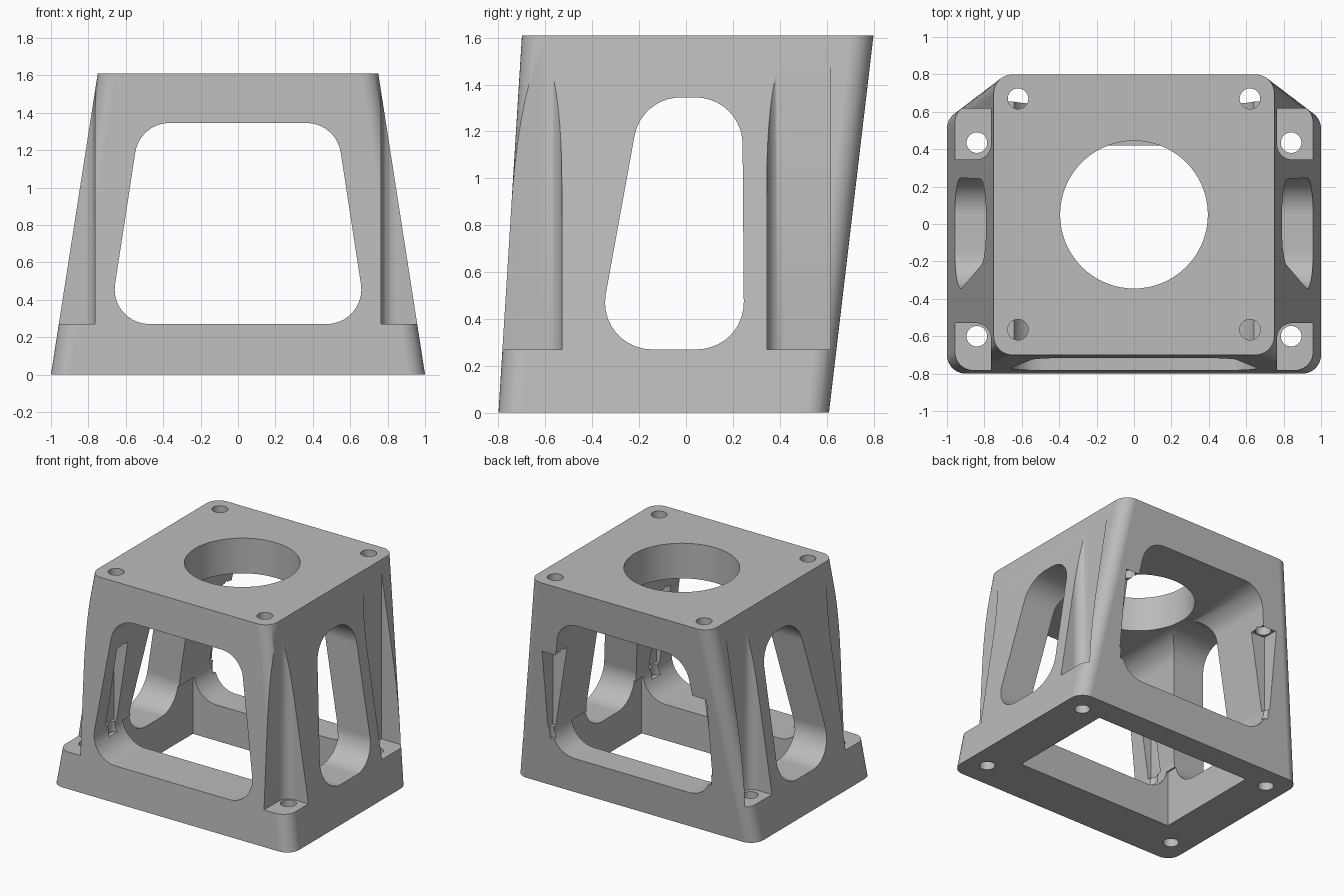
import bpy, bmesh, math
from mathutils import Vector

cube = bpy.data.objects.get("Cube")
if cube:
    bpy.data.objects.remove(cube, do_unlink=True)

grey = bpy.data.materials.new("plain_grey")
grey.use_nodes = True
grey.diffuse_color = (0.5, 0.5, 0.5, 1)
grey.node_tree.nodes["Principled BSDF"].inputs["Base Color"].default_value = (0.5, 0.5, 0.5, 1)


def rounded(corners, radii, seg=10):
    """Closed convex 2D outline with each corner replaced by an arc."""
    pts, n = [], len(corners)
    for i, r in enumerate(radii):
        p = Vector(corners[i])
        if r == 0:
            pts.append(p)
            continue
        a = (Vector(corners[i - 1]) - p).normalized()
        b = (Vector(corners[(i + 1) % n]) - p).normalized()
        half = a.angle(b) / 2
        centre = p + (a + b).normalized() * (r / math.sin(half))
        start = p + a * (r / math.tan(half)) - centre
        end = p + b * (r / math.tan(half)) - centre
        sweep = math.pi - 2 * half
        for k in range(seg + 1):
            t = k / seg
            pts.append(centre + (start * math.sin((1 - t) * sweep)
                                 + end * math.sin(t * sweep)) / math.sin(sweep))
    return pts


def loft(name, ring_a, ring_b):
    """Solid between two matching 3D rings."""
    bm = bmesh.new()
    a = [bm.verts.new(p) for p in ring_a]
    b = [bm.verts.new(p) for p in ring_b]
    bm.faces.new(a)
    bm.faces.new(b)
    for i in range(len(a)):
        j = (i + 1) % len(a)
        bm.faces.new((a[i], a[j], b[j], b[i]))
    bmesh.ops.recalc_face_normals(bm, faces=bm.faces)
    mesh = bpy.data.meshes.new(name)
    bm.to_mesh(mesh)
    bm.free()
    mesh.materials.append(grey)
    ob = bpy.data.objects.new(name, mesh)
    bpy.context.collection.objects.link(ob)
    return ob


def rect(x0, x1, y0, y1):
    return [(x0, y0), (x1, y0), (x1, y1), (x0, y1)]


def circle(x, y, r, n=40):
    return [(x + r * math.cos(2 * math.pi * i / n),
             y + r * math.sin(2 * math.pi * i / n)) for i in range(n)]


def prism(name, outline, z0, z1):
    return loft(name, [(x, y, z0) for x, y in outline], [(x, y, z1) for x, y in outline])


# Tapered body, leaning back
low = rounded(rect(-1, 1, -0.8, 0.61), [0.1] * 4)
high = rounded(rect(-0.75, 0.75, -0.7, 0.8), [0.1] * 4)
body = loft("tapered_bracket", [(x, y, 0) for x, y in low], [(x, y, 1.61) for x, y in high])


def cut(tool):
    tool.hide_render = True
    mod = body.modifiers.new("cut", "BOOLEAN")
    mod.operation = "DIFFERENCE"
    mod.solver = "EXACT"
    mod.object = tool
    bpy.context.view_layer.objects.active = body
    bpy.ops.object.modifier_apply(modifier=mod.name)
    bpy.data.objects.remove(tool, do_unlink=True)


# Window tunnels running front to back and side to side
front = rounded([(-0.69, 0.27), (0.69, 0.27), (0.525, 1.345), (-0.525, 1.345)], [0.185] * 4)
cut(loft("front_window", [(u, -2, v) for u, v in front], [(u, 2, v) for u, v in front]))
side = rounded([(-0.385, 0.27), (0.248, 0.27), (0.24, 1.345), (-0.19, 1.345)], [0.2] * 4)
cut(loft("side_window", [(-2, u, v) for u, v in side], [(2, u, v) for u, v in side]))

# Floor opening and large top bore
cut(prism("floor_opening", rect(-0.67, 0.67, -0.43, 0.42), -0.5, 0.43))
cut(prism("top_bore", circle(0, 0.05, 0.395, 72), 1.2, 2))

for s in (-1, 1):
    # Corner pockets above the mounting pads
    for y_in, y_out in ((-0.53, -1.2), (0.345, 0.617)):
        corners = [(s * 0.765, y_in), (s * 1.3, y_in), (s * 1.3, y_out), (s * 0.765, y_out)]
        cut(prism("corner_pocket", rounded(corners, [0.08, 0, 0, 0]), 0.27, 2))
    # Mounting holes through the pads
    for y in (-0.6, 0.435):
        cut(prism("pad_hole", circle(s * 0.84, y, 0.055), -0.5, 0.4))
    # Top screw holes with square nut channels
    for y in (-0.565, 0.67):
        x = s * 0.62
        cut(prism("screw_hole", circle(x, y, 0.055), 0.38, 2))
        cut(prism("nut_channel", rect(x - 0.065, x + 0.065, y - 0.065, y + 0.065), 0.46, 1.07))

# Smooth the curved walls, keep crisp edges
bpy.ops.object.select_all(action="DESELECT")
body.select_set(True)
bpy.context.view_layer.objects.active = body
bpy.ops.object.shade_smooth_by_angle(angle=math.radians(30))
weighted = body.modifiers.new("weighted_normals", "WEIGHTED_NORMAL")
weighted.keep_sharp = True
